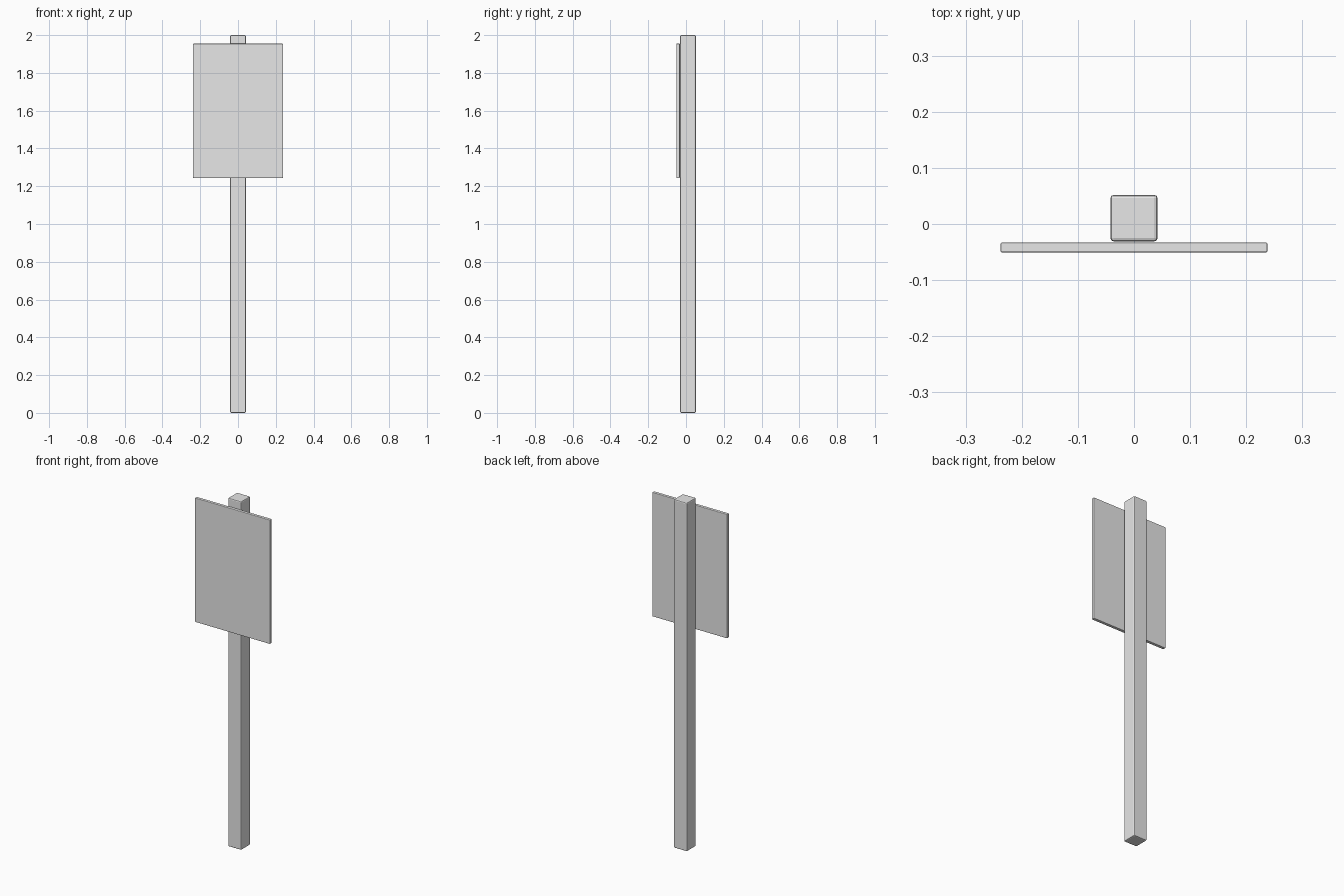
import bpy

old = bpy.data.objects.get("Cube")
if old:
    bpy.data.objects.remove(old, do_unlink=True)

grey = bpy.data.materials.new("light_grey")
grey.use_nodes = True
colour = (0.8, 0.8, 0.8, 1)
grey.diffuse_color = colour
grey.node_tree.nodes["Principled BSDF"].inputs["Base Color"].default_value = colour


def board(name, low, high, bevel):
    """Box between two corners with softened edges."""
    centre = [(a + b) / 2 for a, b in zip(low, high)]
    bpy.ops.mesh.primitive_cube_add(size=1, location=centre)
    obj = bpy.context.object
    obj.name = name
    obj.scale = [b - a for a, b in zip(low, high)]
    bpy.ops.object.transform_apply(location=False, rotation=False, scale=True)
    obj.data.materials.append(grey)
    mod = obj.modifiers.new("soft_edges", "BEVEL")
    mod.width = bevel
    mod.segments = 2
    return obj


# Square upright post
board("post", (-0.042, -0.031, 0), (0.042, 0.052, 2), 0.006)

# Thin sign panel mounted on the front of the post
board("sign_panel", (-0.238, -0.051, 1.243), (0.238, -0.033, 1.955), 0.003)
